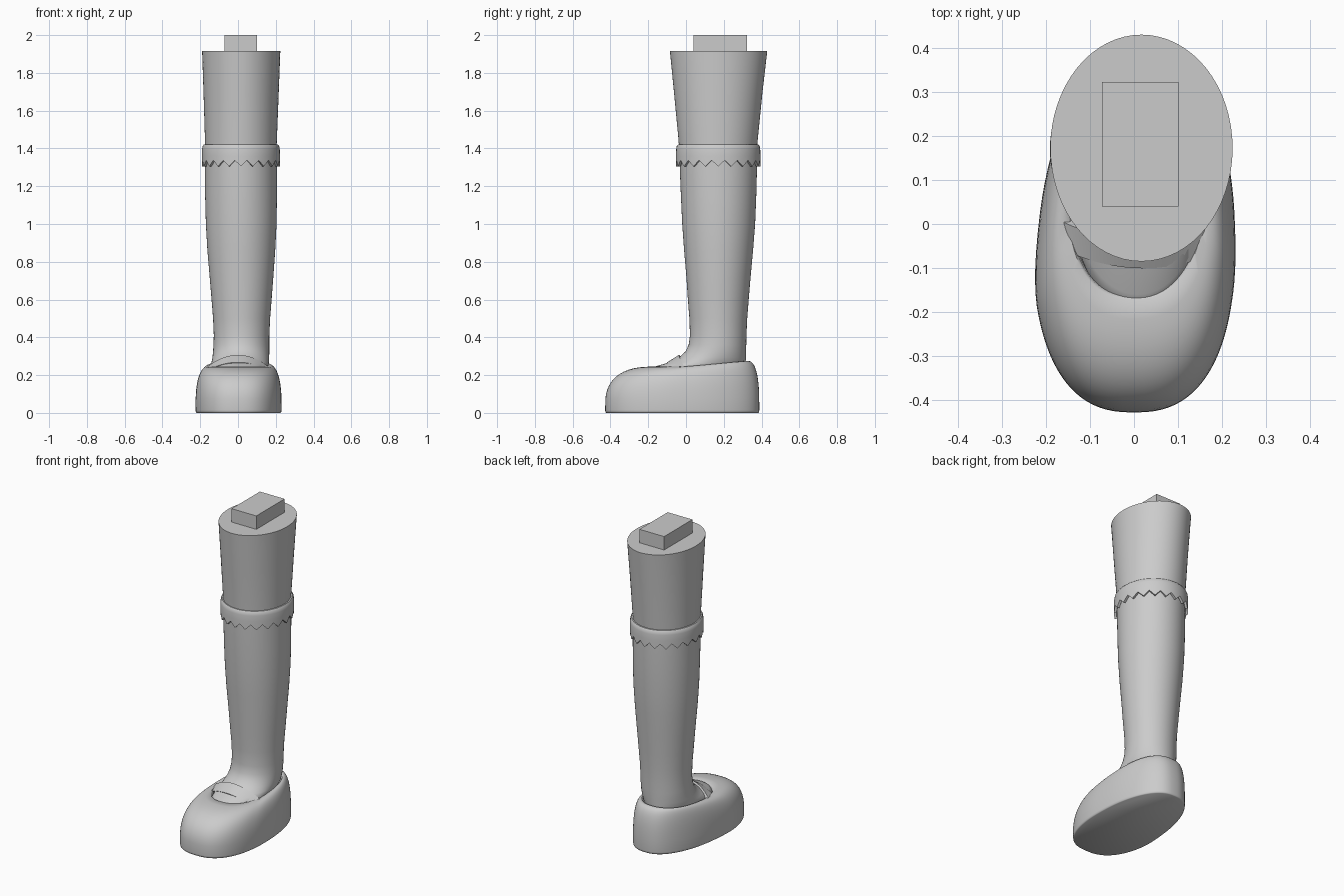
import bpy
import math
from mathutils import Vector

old = bpy.data.objects.get("Cube")
if old:
    bpy.data.objects.remove(old)

grey = bpy.data.materials.new("plain grey")
grey.use_nodes = True
GREY = (0.6, 0.6, 0.6, 1)
grey.diffuse_color = GREY
grey.node_tree.nodes["Principled BSDF"].inputs["Base Color"].default_value = GREY


def finish(obj, angle=40):
    obj.data.materials.append(grey)
    bpy.ops.object.select_all(action='DESELECT')
    obj.select_set(True)
    bpy.context.view_layer.objects.active = obj
    bpy.ops.object.shade_smooth_by_angle(angle=math.radians(angle))


def loft(name, rings, angle=40):
    """Skin a stack of equal-length closed rings and cap both ends."""
    n = len(rings[0])
    verts = [p for ring in rings for p in ring]
    faces = [(r * n + i, r * n + (i + 1) % n, (r + 1) * n + (i + 1) % n, (r + 1) * n + i)
             for r in range(len(rings) - 1) for i in range(n)]
    faces.append(tuple(reversed(range(n))))
    faces.append(tuple(range(len(verts) - n, len(verts))))
    mesh = bpy.data.meshes.new(name)
    mesh.from_pydata(verts, [], faces)
    obj = bpy.data.objects.new(name, mesh)
    bpy.context.collection.objects.link(obj)
    finish(obj, angle)
    return obj


def power(v, p):
    return math.copysign(abs(v) ** p, v)


def oval(x0, x1, y0, y1, z, n=64, e=2.0):
    """Superellipse ring filling the given bounds."""
    ring = []
    for i in range(n):
        t = 2 * math.pi * i / n
        ring.append(Vector(((x0 + x1) / 2 + (x1 - x0) / 2 * power(math.cos(t), 2 / e),
                            (y0 + y1) / 2 + (y1 - y0) / 2 * power(math.sin(t), 2 / e), z)))
    return ring


# Thigh, widening towards the top
loft("thigh", [oval(-.172, .203, -.035, .373, 1.38),
               oval(-.175, .206, -.04, .38, 1.45),
               oval(-.182, .215, -.062, .403, 1.68),
               oval(-.19, .224, -.085, .43, 1.915)])

# Joint peg on top of the thigh
bpy.ops.mesh.primitive_cube_add(size=1, location=(.014, .181, 1.95))
peg = bpy.context.object
peg.name = "joint_peg"
peg.scale = (.173, .283, .1)
finish(peg)

# Sock: calf, ankle and instep
loft("sock", [oval(-.14, .15, -.21, .31, .15),
              oval(-.142, .155, -.195, .312, .225),
              oval(-.142, .16, -.16, .315, .247),
              oval(-.14, .164, -.085, .316, .268),
              oval(-.135, .165, -.035, .317, .295),
              oval(-.132, .166, -.003, .318, .325),
              oval(-.13, .166, .014, .319, .36),
              oval(-.128, .166, .021, .32, .41),
              oval(-.132, .17, .018, .324, .5),
              oval(-.14, .178, .01, .332, .6),
              oval(-.15, .187, .002, .342, .72),
              oval(-.162, .197, -.01, .355, .86),
              oval(-.17, .204, -.02, .366, 1.0),
              oval(-.174, .206, -.027, .372, 1.15),
              oval(-.175, .206, -.033, .376, 1.3),
              oval(-.175, .206, -.035, .376, 1.4)], 60)

# Cuff with a zigzag lower edge
TEETH = 20


def cuff_ring(grow, z, zigzag=False):
    ring = oval(-.175 - grow, .206 + grow, -.037 - grow, .378 + grow, z, TEETH * 4)
    if zigzag:
        for i, p in enumerate(ring):
            p.z += (0, .016, .032, .016)[i % 4]
    return ring


loft("cuff", [cuff_ring(-.01, 1.345),
              cuff_ring(.002, 1.305, True),
              cuff_ring(.016, 1.305, True),
              cuff_ring(.016, 1.36),
              cuff_ring(.015, 1.395),
              cuff_ring(.012, 1.412),
              cuff_ring(.006, 1.42),
              cuff_ring(-.01, 1.421)])

# Shoe: foot outline rounded over into the rim of the opening
N = 96


def rim_height(y):
    return .245 + .03 * min(1, max(0, y / .32))


outline = []
for p in oval(-1, 1, -.428, .388, 0, N, 2.5):
    back = min(1, max(0, (p.y + .18) / .57))
    half = .231 - .045 * back ** 1.5
    outline.append(Vector((.02 * back + half * p.x, p.y, 0)))
opening = [Vector((p.x + .012 * (p.y + .17) / .5, p.y, rim_height(p.y)))
           for p in oval(-.155, .155, -.172, .326, 0, N, 2.4)]

shoe = [[Vector((p.x * .975, p.y * .985, 0)) for p in outline],
        [Vector((p.x * .994, p.y * .997, .004)) for p in outline],
        [p + Vector((0, 0, .014)) for p in outline]]
STEPS = 14
for s in range(1, STEPS + 1):
    a = math.pi / 2 * s / STEPS
    inward, rise = 1 - math.cos(a) ** .8, math.sin(a) ** .8
    ring = []
    for p, q in zip(outline, opening):
        v = p.lerp(q, inward)
        v.z = .04 + (q.z - .04) * rise
        ring.append(v)
    shoe.append(ring)
# Inner lip and insole
for shrink, drop in ((.97, .006), (.95, .03)):
    shoe.append([Vector((q.x * shrink, .075 + (q.y - .075) * shrink, q.z - drop)) for q in opening])
loft("shoe", shoe, 50)

# Strap arched across the instep
sections = []
for i in range(25):
    u = -1 + i / 12
    arch = 1 - u * u
    x = .158 * u
    front = Vector((x * .94, -.072 - .028 * arch - .008 * u, .232 + .036 * arch))
    rear = Vector((x * 1.04, -.002 - .035 * arch - .008 * u, .243 + .064 * arch))
    down = Vector((-.06 * u, .012, -.022))
    sections.append([front, rear, rear + down, front + down])
loft("strap", sections, 35)
